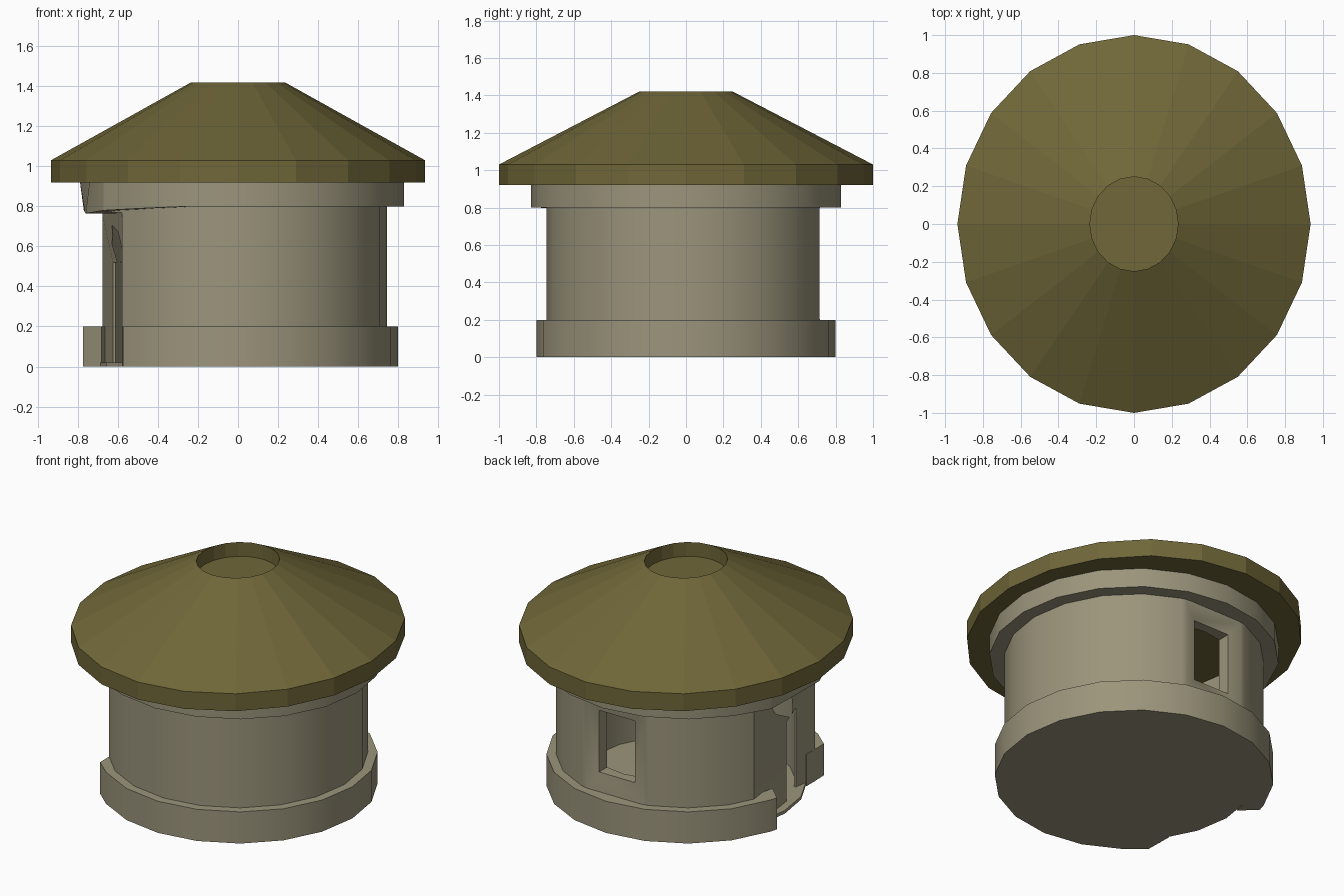
import bpy, bmesh
from math import sin, cos, radians

if "Cube" in bpy.data.objects:
    bpy.data.objects.remove(bpy.data.objects["Cube"])

SIDES = 20
STEP = 360 / SIDES


def material(name, rgb):
    m = bpy.data.materials.new(name)
    m.diffuse_color = (*rgb, 1)
    m.use_nodes = True
    m.node_tree.nodes["Principled BSDF"].inputs["Base Color"].default_value = m.diffuse_color
    return m


STONE = material("stone", (0.33, 0.30, 0.20))
THATCH = material("thatch", (0.16, 0.135, 0.04))


def polar(r, deg, z):
    return (r * cos(radians(deg)), r * sin(radians(deg)), z)


def sweep(name, columns, closed, mat=None, smooth=False):
    """Skin a list of equal-length cross-section loops into a solid."""
    bm = bmesh.new()
    loops = [[bm.verts.new(p) for p in col] for col in columns]
    n, k = len(loops), len(loops[0])
    for i in range(n if closed else n - 1):
        a, b = loops[i], loops[(i + 1) % n]
        for j in range(k):
            bm.faces.new((a[j], a[(j + 1) % k], b[(j + 1) % k], b[j]))
    if not closed:
        bm.faces.new(loops[0])
        bm.faces.new(loops[-1])
    bmesh.ops.recalc_face_normals(bm, faces=bm.faces)
    me = bpy.data.meshes.new(name)
    bm.to_mesh(me)
    bm.free()
    ob = bpy.data.objects.new(name, me)
    bpy.context.collection.objects.link(ob)
    if mat:
        me.materials.append(mat)
    if smooth:
        shade(ob)
    return ob


def shade(ob):
    bpy.ops.object.select_all(action='DESELECT')
    ob.select_set(True)
    bpy.context.view_layer.objects.active = ob
    bpy.ops.object.shade_smooth_by_angle(angle=radians(25))


def cut(ob, cutter):
    bpy.context.view_layer.objects.active = ob
    mod = ob.modifiers.new("opening", 'BOOLEAN')
    mod.object = cutter
    mod.operation = 'DIFFERENCE'
    mod.solver = 'EXACT'
    bpy.ops.object.modifier_apply(modifier=mod.name)
    bpy.data.objects.remove(cutter)


angles = [i * STEP for i in range(SIDES)]

# Roof: stacked rings with a sunken smoke hole
roof_profile = [(1, .92), (1, 1.03), (.25, 1.42), (.25, 1.33)]
sweep("roof", [[(p[0] * .935, p[1], p[2]) for p in (polar(r, a, z) for a in angles)]
               for r, z in roof_profile], False, THATCH)

# Floor slab
sweep("floor", [[polar(.69, a, z) for a in angles] for z in (0, .02)], False, STONE)

# Plinth: broken by the doorway, with slanted ends
plinth_arc = [(224, 213)] + [(a, a) for a in range(234, 523, 18)] + [(525.6, 531)]
sweep("plinth", [[polar(.8, o, 0), polar(.8, o, .2), polar(.69, i, .2), polar(.69, i, 0)]
                 for o, i in plinth_arc], False, STONE, True)

# Wall ring
wall = sweep("wall", [[polar(.745, a, 0), polar(.745, a, .81),
                       polar(.63, a, .81), polar(.63, a, 0)] for a in angles], True, STONE)


def opening(sections):
    """Cutter lofted through upright rectangles (side, side, bottom, top)."""
    cutter = sweep("opening_cutter", [
        [(*p, z0), (*q, z0), (*q, z1), (*p, z1)] for p, q, z0, z1 in sections], False)
    cutter.hide_render = True
    return cutter


# Window at the back with splayed surround
cut(wall, opening([((-w, y), (w, y), z0, z1) for y, w, z0, z1 in
                   ((.4, .125, .31, .70), (.69, .125, .31, .70),
                    (.716, .21, .2, .8), (.9, .21, .2, .8))]))

# Doorway on the left with splayed surround
cut(wall, opening([((-.325, -.03), (-.26, -.22), -.1, .52),
                   ((-.625, -.11), (-.56, -.30), -.1, .52),
                   ((-.68, .303), (-.58, -.469), -.1, .77),
                   ((-.98, .223), (-.88, -.549), -.1, .77)]))
shade(wall)

# Wall crown under the eaves, dented above the doorway
dent = {162: (.83, .81, .78), 180: (.79, .765, .77), 198: (.78, .80, .765),
        216: (.83, .83, .78), 234: (.83, .83, .79)}
crown = []
for a in angles:
    top, low, z = dent.get(round(a), (.83, .83, .8))
    crown.append([polar(low, a, z), polar(top, a, .925), polar(.63, a, .925), polar(.63, a, z)])
sweep("wall_crown", crown, True, STONE, True)
